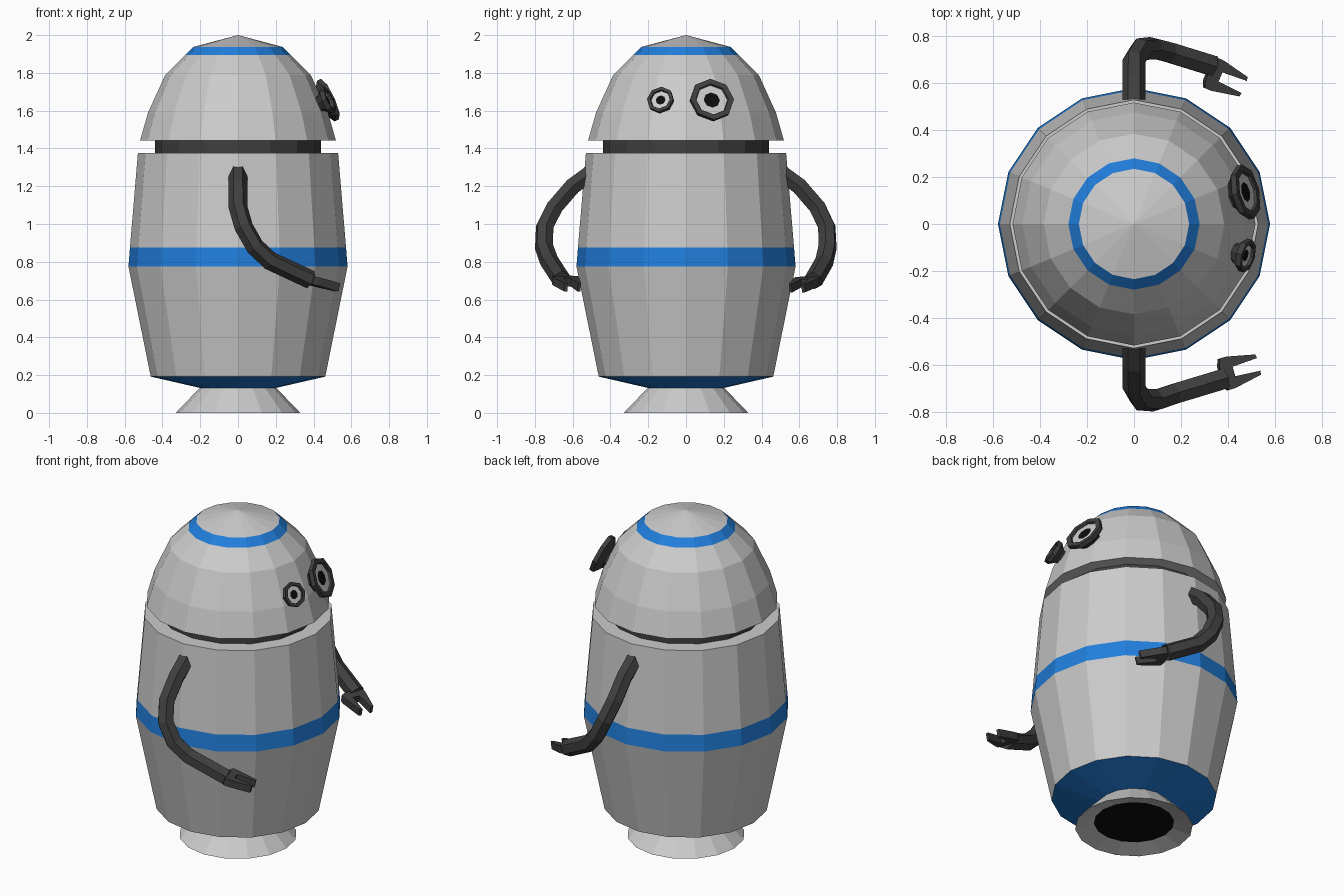
import bpy, bmesh
from math import cos, sin, pi, radians
from mathutils import Matrix, Vector

if "Cube" in bpy.data.objects:
    bpy.data.objects.remove(bpy.data.objects["Cube"])


def material(name, rgb):
    m = bpy.data.materials.new(name)
    m.diffuse_color = (*rgb, 1)
    m.use_nodes = True
    m.node_tree.nodes["Principled BSDF"].inputs["Base Color"].default_value = m.diffuse_color
    return m


BLUE = material("blue", (0.015, 0.21, 0.72))
DARK = material("dark_grey", (0.05, 0.05, 0.05))
BLACK = material("black", (0.004, 0.004, 0.004))


def add(name, mesh, mat=None, matrix=None):
    ob = bpy.data.objects.new(name, mesh)
    bpy.context.collection.objects.link(ob)
    if mat:
        mesh.materials.clear()
        mesh.materials.append(mat)
    if matrix:
        mesh.transform(matrix)
    return ob


def lathe(name, profile, mat=None, sides=16, matrix=None):
    """Revolve (radius, z) points about z, faces outward for a rising profile."""
    bm = bmesh.new()
    rings = []
    for r, z in profile:
        n = sides if r > 0 else 1
        rings.append([bm.verts.new((r * cos(2 * pi * i / sides), r * sin(2 * pi * i / sides), z))
                      for i in range(n)])
    for a, b in zip(rings, rings[1:]):
        for i in range(sides):
            j = (i + 1) % sides
            quad = [a[i % len(a)], a[j % len(a)], b[j % len(b)], b[i % len(b)]]
            bm.faces.new(list(dict.fromkeys(quad)))
    mesh = bpy.data.meshes.new(name)
    bm.to_mesh(mesh)
    bm.free()
    return add(name, mesh, mat, matrix)


# Foot with a dark recess underneath
lathe("foot_recess", [(0, 0.03), (0.225, 0.03)], BLACK)
lathe("foot", [(0.225, 0.03), (0.33, 0), (0.2, 0.135)])

# Barrel body
lathe("base_band", [(0.2, 0.132), (0.462, 0.192)], BLUE)
lathe("lower_body", [(0.462, 0.192), (0.58, 0.775)])
lathe("belt", [(0.58, 0.775), (0.572, 0.875)], BLUE)
lathe("upper_body", [(0.572, 0.875), (0.53, 1.376), (0.435, 1.376)])
lathe("neck", [(0.44, 1.37), (0.44, 1.445)], DARK)

# Domed head
lathe("head", [(0.435, 1.443), (0.518, 1.443), (0.476, 1.59), (0.385, 1.79), (0.28, 1.895)])
lathe("head_band", [(0.28, 1.895), (0.235, 1.938)], BLUE)
lathe("head_cap", [(0.235, 1.938), (0, 2.0)])

# Flared octagonal eyes, tilted with the dome
for side, y, r, yaw in (("large", 0.137, 0.118, 13), ("small", -0.135, 0.072, -15)):
    m = (Matrix.Translation((0.478, y, 1.657)) @ Matrix.Rotation(radians(yaw), 4, 'Z')
         @ Matrix.Rotation(radians(66), 4, 'Y'))
    lathe(side + "_eye_rim", [(0.5 * r, -0.09), (0.6 * r, -0.045), (r, -0.015), (r, 0.01),
                              (0.75 * r, 0.01), (0.72 * r, -0.002)], DARK, 8, m)
    lathe(side + "_eye_face", [(0.72 * r, -0.002), (0.37 * r, -0.002)], None, 8, m)
    lathe(side + "_eye_pupil", [(0.37 * r, -0.002), (0, -0.002)], BLACK, 8, m)


# Bent tube arm
def arm(name, points):
    cu = bpy.data.curves.new(name + "_path", 'CURVE')
    cu.dimensions = '3D'
    cu.bevel_depth = 0.05
    cu.bevel_resolution = 1
    cu.use_fill_caps = True
    sp = cu.splines.new('POLY')
    sp.use_smooth = False
    sp.points.add(len(points) - 1)
    for p, co in zip(sp.points, points):
        p.co = (*co, 1)
    tmp = bpy.data.objects.new(name + "_tmp", cu)
    bpy.context.collection.objects.link(tmp)
    bpy.context.view_layer.update()
    mesh = bpy.data.meshes.new_from_object(tmp.evaluated_get(bpy.context.evaluated_depsgraph_get()))
    bpy.data.objects.remove(tmp)
    for f in mesh.polygons:
        f.use_smooth = False
    add(name, mesh, DARK)


# Two-fingered claw, symmetric outline extruded
def claw(name, location, yaw):
    half = [(0, 0.04), (0.012, 0.07), (0.04, 0.07), (0.165, 0.045), (0.168, 0.028), (0.055, 0.021)]
    outline = half + [(u, -v) for u, v in reversed(half)]
    bm = bmesh.new()
    face = bm.faces.new([bm.verts.new((u, v, -0.022)) for u, v in outline])
    top = bmesh.ops.extrude_face_region(bm, geom=[face])["geom"]
    bmesh.ops.translate(bm, vec=Vector((0, 0, 0.044)),
                        verts=[v for v in top if isinstance(v, bmesh.types.BMVert)])
    bmesh.ops.recalc_face_normals(bm, faces=bm.faces)
    mesh = bpy.data.meshes.new(name)
    bm.to_mesh(mesh)
    bm.free()
    add(name, mesh, DARK, Matrix.Translation(location) @ Matrix.Rotation(radians(yaw), 4, 'Z')
        @ Matrix.Rotation(radians(14), 4, 'Y'))


arm("front_arm", [(0, -0.49, 1.28), (0, -0.6, 1.2), (0, -0.695, 1.09), (0.03, -0.748, 0.985),
                  (0.09, -0.752, 0.88), (0.17, -0.725, 0.805), (0.385, -0.66, 0.705)])
claw("front_claw", (0.37, -0.645, 0.705), 16)
arm("back_arm", [(0, 0.49, 1.28), (0, 0.6, 1.2), (0, 0.695, 1.09), (0.03, 0.745, 0.985),
                 (0.08, 0.75, 0.88), (0.15, 0.732, 0.8), (0.335, 0.675, 0.7)])
claw("back_claw", (0.315, 0.65, 0.7), -23)
